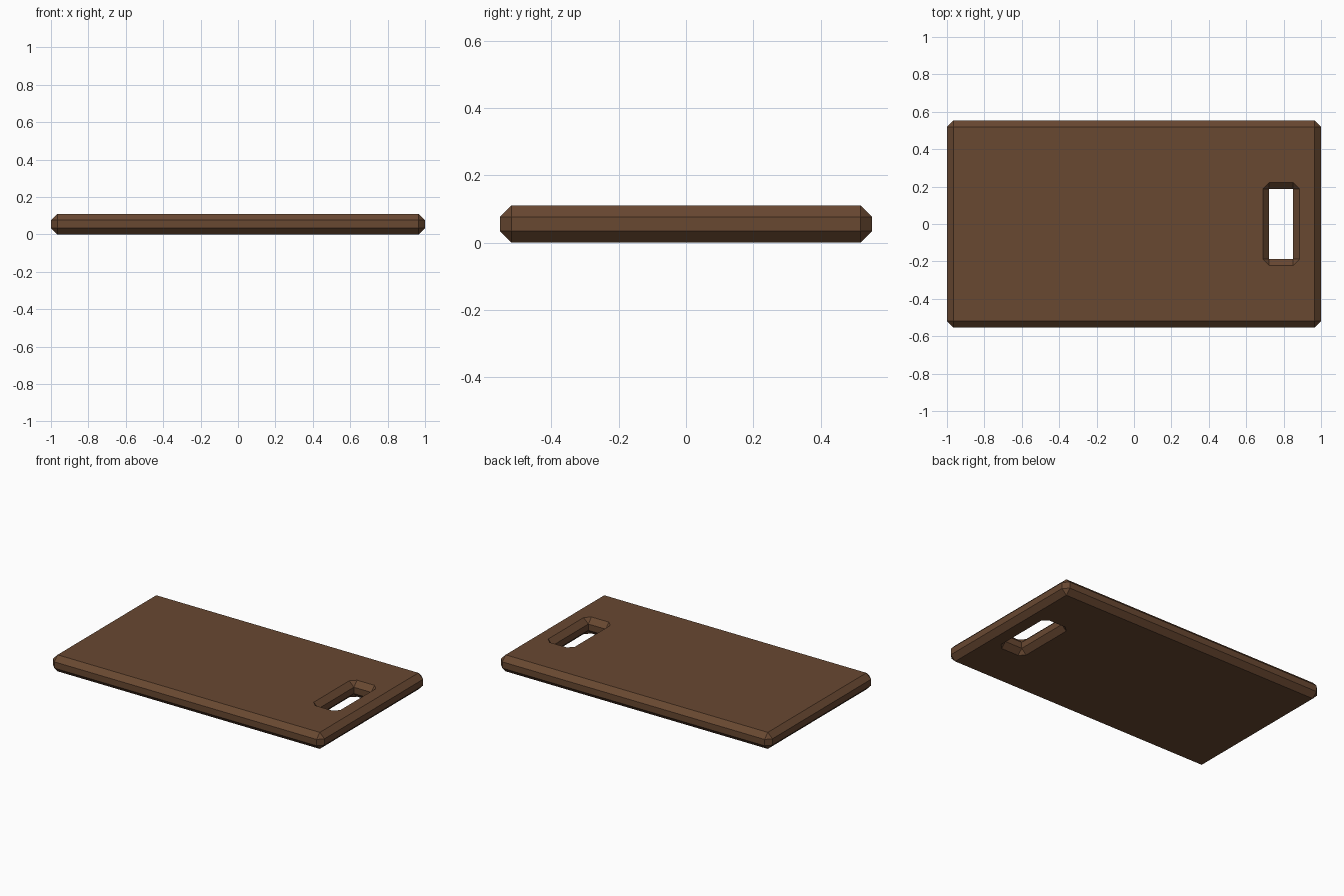
import bpy
import bmesh

if "Cube" in bpy.data.objects:
    bpy.data.objects.remove(bpy.data.objects["Cube"])

BEVEL = 0.034
THICK = 0.11
HOLE_X = 0.787


def ring(bm, cx, hx, hy, cut, z):
    """Eight points of a rectangle whose corners are clipped by cut."""
    pts = [(hx, hy - cut), (hx - cut, hy), (-hx + cut, hy), (-hx, hy - cut),
           (-hx, -hy + cut), (-hx + cut, -hy), (hx - cut, -hy), (hx, -hy + cut)]
    return [bm.verts.new((cx + x, y, z)) for x, y in pts]


bm = bmesh.new()
b, t = BEVEL, THICK
# Cross-section rings: outer edge going down, then handle hole going back up
rings = [
    ring(bm, 0, 1 - b, 0.553 - b, 0, t),
    ring(bm, 0, 1, 0.553, b, t - b),
    ring(bm, 0, 1, 0.553, b, b),
    ring(bm, 0, 1 - b, 0.553 - b, 0, 0),
    ring(bm, HOLE_X, 0.064 + b, 0.187 + b, b, 0),
    ring(bm, HOLE_X, 0.064, 0.187, 0, b),
    ring(bm, HOLE_X, 0.064, 0.187, 0, t - b),
    ring(bm, HOLE_X, 0.064 + b, 0.187 + b, b, t),
]
for k, r in enumerate(rings):
    s = rings[(k + 1) % len(rings)]
    for i in range(8):
        j = (i + 1) % 8
        bm.faces.new((r[i], s[i], s[j], r[j]))
# Collapse the doubled corners into clean triangles
bmesh.ops.remove_doubles(bm, verts=bm.verts[:], dist=0.0001)
bmesh.ops.recalc_face_normals(bm, faces=bm.faces[:])

mesh = bpy.data.meshes.new("cutting_board")
bm.to_mesh(mesh)
bm.free()

# Dark brown wood
wood = bpy.data.materials.new("dark brown wood")
wood.diffuse_color = (0.14, 0.065, 0.031, 1)
wood.use_nodes = True
wood.node_tree.nodes["Principled BSDF"].inputs["Base Color"].default_value = wood.diffuse_color
mesh.materials.append(wood)
board = bpy.data.objects.new("cutting_board", mesh)
bpy.context.collection.objects.link(board)
